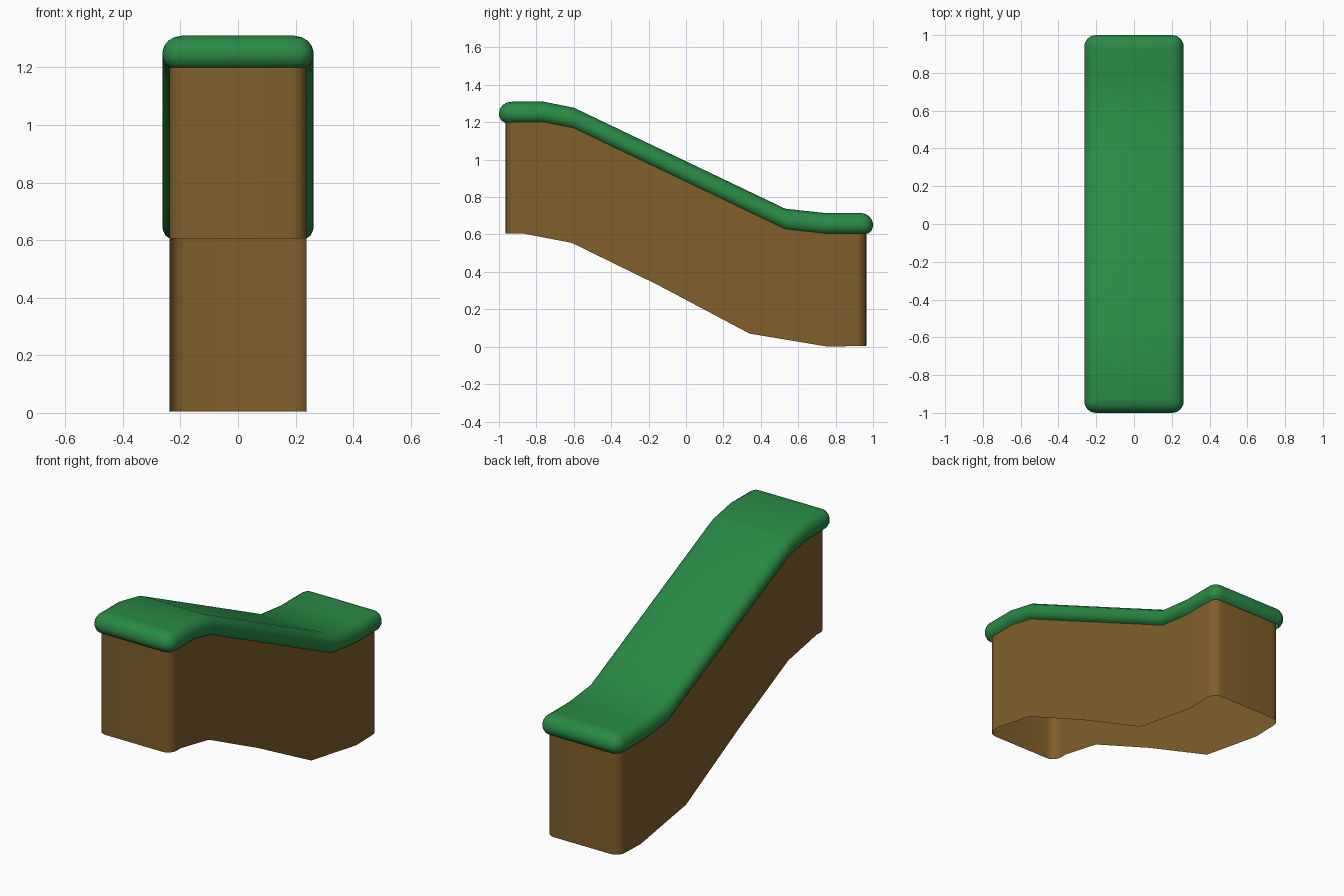
import bpy, bmesh, math

if "Cube" in bpy.data.objects:
    bpy.data.objects.remove(bpy.data.objects["Cube"])

# Height profiles along y (y, z)
TURF_BASE = [(-1.0, 1.2), (-0.76, 1.2), (-0.6, 1.168), (0.53, 0.628), (0.74, 0.605), (1.0, 0.605)]
SOIL_BASE = [(-1.0, 0.605), (-0.87, 0.605), (-0.61, 0.555), (-0.15, 0.33),
             (0.34, 0.07), (0.76, 0.0), (1.0, 0.006)]
KNOTS = sorted({y for y, z in TURF_BASE + SOIL_BASE if abs(y) < 0.9})


def height(profile, y):
    for (y0, z0), (y1, z1) in zip(profile, profile[1:]):
        if y <= y1:
            return z0 + (z1 - z0) * (y - y0) / (y1 - y0)
    return profile[-1][1]


def stations(w, l, r, n=6):
    """Rounded rectangle as (y, half width) pairs from front to back."""
    arc = [(l - r + r * math.cos(a), w - r + r * math.sin(a))
           for a in (math.pi / 2 * i / n for i in range(n + 1))]
    return [(-y, x) for y, x in arc] + [(y, w) for y in KNOTS] + arc[::-1]


def loft(name, rings, mat, angle, top):
    """rings: (half width, half length, corner radius, profile, z offset), bottom to top."""
    bm = bmesh.new()
    loops = []
    for w, l, r, prof, dz in rings:
        st = stations(w, l, r)
        right = [bm.verts.new((x, y, height(prof, y) + dz)) for y, x in st]
        left = [bm.verts.new((-x, y, height(prof, y) + dz)) for y, x in st]
        loops.append((right, left))
    # side walls, facing outward
    for (r0, l0), (r1, l1) in zip(loops, loops[1:]):
        a, b = r0 + l0[::-1], r1 + l1[::-1]
        for i in range(len(a)):
            j = (i + 1) % len(a)
            bm.faces.new((a[i], a[j], b[j], b[i]))
    # top surface as cross strips; the underside stays open
    if top:
        right, left = loops[-1]
        for i in range(len(right) - 1):
            bm.faces.new((left[i], right[i], right[i + 1], left[i + 1]))
    me = bpy.data.meshes.new(name)
    bm.to_mesh(me)
    bm.free()
    me.materials.append(mat)
    ob = bpy.data.objects.new(name, me)
    bpy.context.collection.objects.link(ob)
    bpy.ops.object.select_all(action='DESELECT')
    ob.select_set(True)
    bpy.context.view_layer.objects.active = ob
    bpy.ops.object.shade_smooth_by_angle(angle=math.radians(angle))


def material(name, col):
    m = bpy.data.materials.new(name)
    m.diffuse_color = (*col, 1)
    m.use_nodes = True
    m.node_tree.nodes["Principled BSDF"].inputs["Base Color"].default_value = m.diffuse_color
    return m


green = material("grass green", (0.022, 0.255, 0.06))
brown = material("soil brown", (0.215, 0.116, 0.023))

# Soil body: hollow shell, open below
loft("soil_body", [(0.238, 0.964, 0.055, SOIL_BASE, 0),
                   (0.238, 0.964, 0.055, TURF_BASE, 0.012)], brown, 40, False)

# Grass cap with a rounded rim (inset, height)
RIM = [(0.027, 0), (0.012, 0.01), (0.002, 0.03), (0, 0.05),
       (0.006, 0.073), (0.02, 0.092), (0.042, 0.105), (0.068, 0.11)]
loft("grass_cap", [(0.263 - d, 1 - d, max(0.062 - d, 0.012), TURF_BASE, h)
                   for d, h in RIM], green, 50, True)
